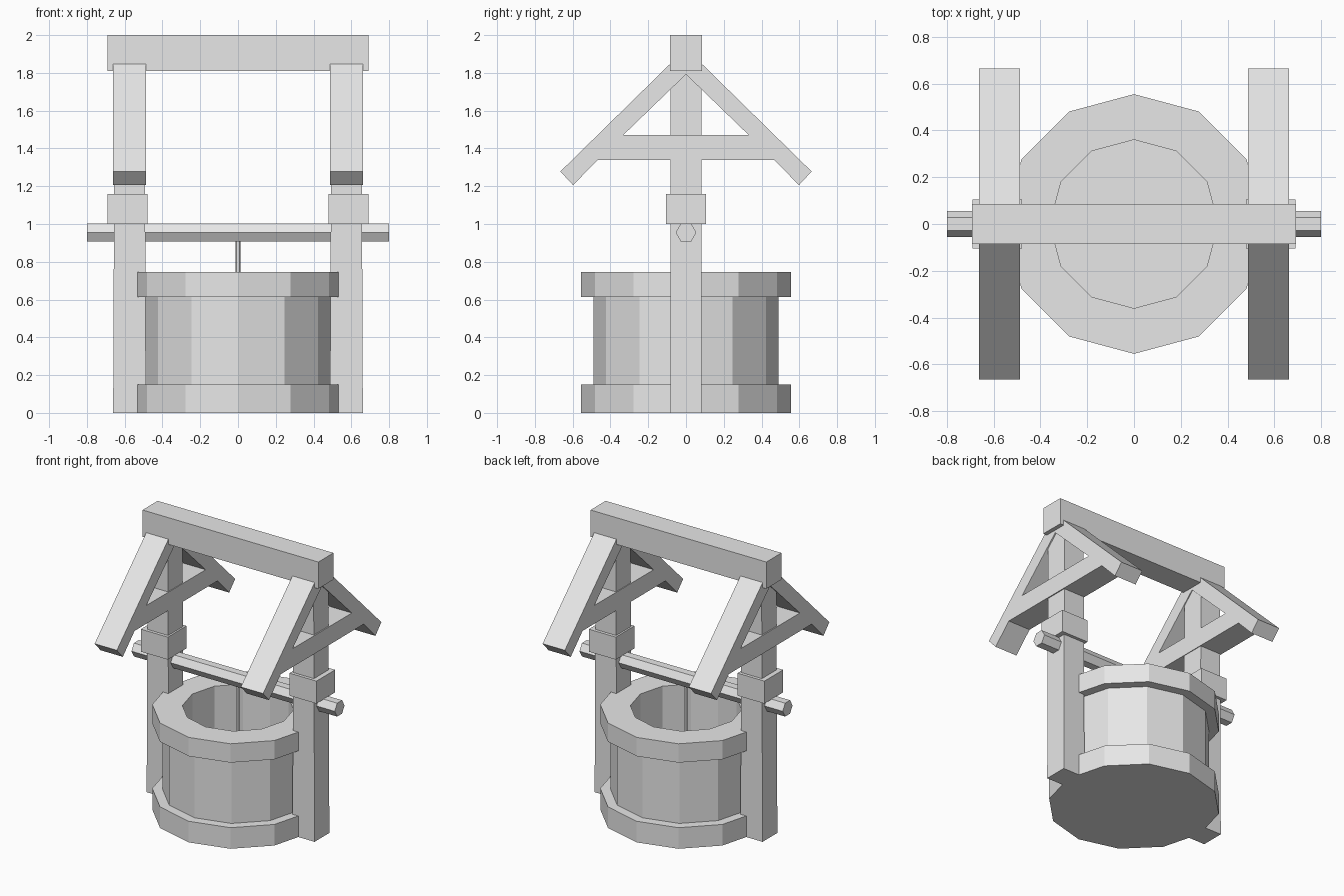
import bpy, bmesh, math
from mathutils import Matrix

cube = bpy.data.objects.get("Cube")
if cube:
    bpy.data.objects.remove(cube, do_unlink=True)

# One plain grey for everything
grey = bpy.data.materials.new("light_grey")
grey.use_nodes = True
GREY = (0.8, 0.8, 0.8, 1)
grey.diffuse_color = GREY
grey.node_tree.nodes["Principled BSDF"].inputs["Base Color"].default_value = GREY


def finish(name, bm):
    bmesh.ops.recalc_face_normals(bm, faces=bm.faces)
    mesh = bpy.data.meshes.new(name)
    bm.to_mesh(mesh)
    bm.free()
    mesh.materials.append(grey)
    obj = bpy.data.objects.new(name, mesh)
    bpy.context.collection.objects.link(obj)
    return obj


def box(name, lo, hi):
    bm = bmesh.new()
    bmesh.ops.create_cube(bm, size=1)
    for v in bm.verts:
        v.co = [hi[i] if v.co[i] > 0 else lo[i] for i in range(3)]
    return finish(name, bm)


def lathe(name, profile, sides):
    """Faceted turned solid; the first and last rings are capped."""
    bm = bmesh.new()
    rings = []
    for r, z in profile:
        angles = [math.tau * i / sides for i in range(sides)]
        rings.append([bm.verts.new((r * math.cos(a), r * math.sin(a), z)) for a in angles])
    for a, b in zip(rings, rings[1:]):
        for i in range(sides):
            j = (i + 1) % sides
            bm.faces.new((a[i], a[j], b[j], b[i]))
    bm.faces.new(rings[0])
    bm.faces.new(rings[-1])
    return finish(name, bm)


def extrude_x(name, outline, x0, x1):
    """Outline in (y, z) swept along x."""
    bm = bmesh.new()
    face = bm.faces.new([bm.verts.new((x0, y, z)) for y, z in outline])
    new = bmesh.ops.extrude_face_region(bm, geom=[face])["geom"]
    moved = [v for v in new if isinstance(v, bmesh.types.BMVert)]
    bmesh.ops.translate(bm, verts=moved, vec=(x1 - x0, 0, 0))
    return finish(name, bm)


# Well drum with base ring, top ring and hollow inside
lathe("well_drum", [(0.555, 0), (0.555, 0.15), (0.49, 0.15), (0.49, 0.613),
                    (0.555, 0.613), (0.555, 0.747), (0.36, 0.747), (0.36, 0.12)], 12)

# Rope and winding axle
lathe("rope", [(0.014, 0.12), (0.014, 0.95)], 6)
axle = lathe("axle", [(0.055, -0.8), (0.055, 0.8)], 6)
axle.data.transform(Matrix.Translation((0, 0, 0.955))
                    @ Matrix.Rotation(math.pi / 2, 4, "Y")
                    @ Matrix.Rotation(math.pi / 2, 4, "Z"))

# Ridge beam
box("ridge_beam", (-0.692, -0.085, 1.81), (0.692, 0.085, 2))

# Half roof truss: rafter and tie beam in one outline
TRUSS = [(0, 1.93), (0.665, 1.278), (0.598, 1.206), (0.466, 1.34),
         (0, 1.34), (0, 1.47), (0.333, 1.47), (0, 1.792)]

for side, s in (("right", -1), ("left", 1)):
    # Slightly tapered post with a collar above the axle
    post = box(side + "_post", (0.487, -0.083, 0), (0.661, 0.083, 1.9))
    for v in post.data.vertices:
        if v.co.z > 1:
            v.co.x += 0.008 if v.co.x < 0.57 else -0.008
    collar = box(side + "_collar", (0.479, -0.105, 1), (0.691, 0.105, 1.16))
    parts = [post, collar]
    for end, t in (("front", -1), ("back", 1)):
        outline = [(y * t, z) for y, z in TRUSS]
        parts.append(extrude_x(f"{side}_{end}_truss", outline, 0.488, 0.663))
    if s < 0:
        for part in parts:
            part.data.transform(Matrix.Scale(-1, 4, (1, 0, 0)))
            part.data.flip_normals()
